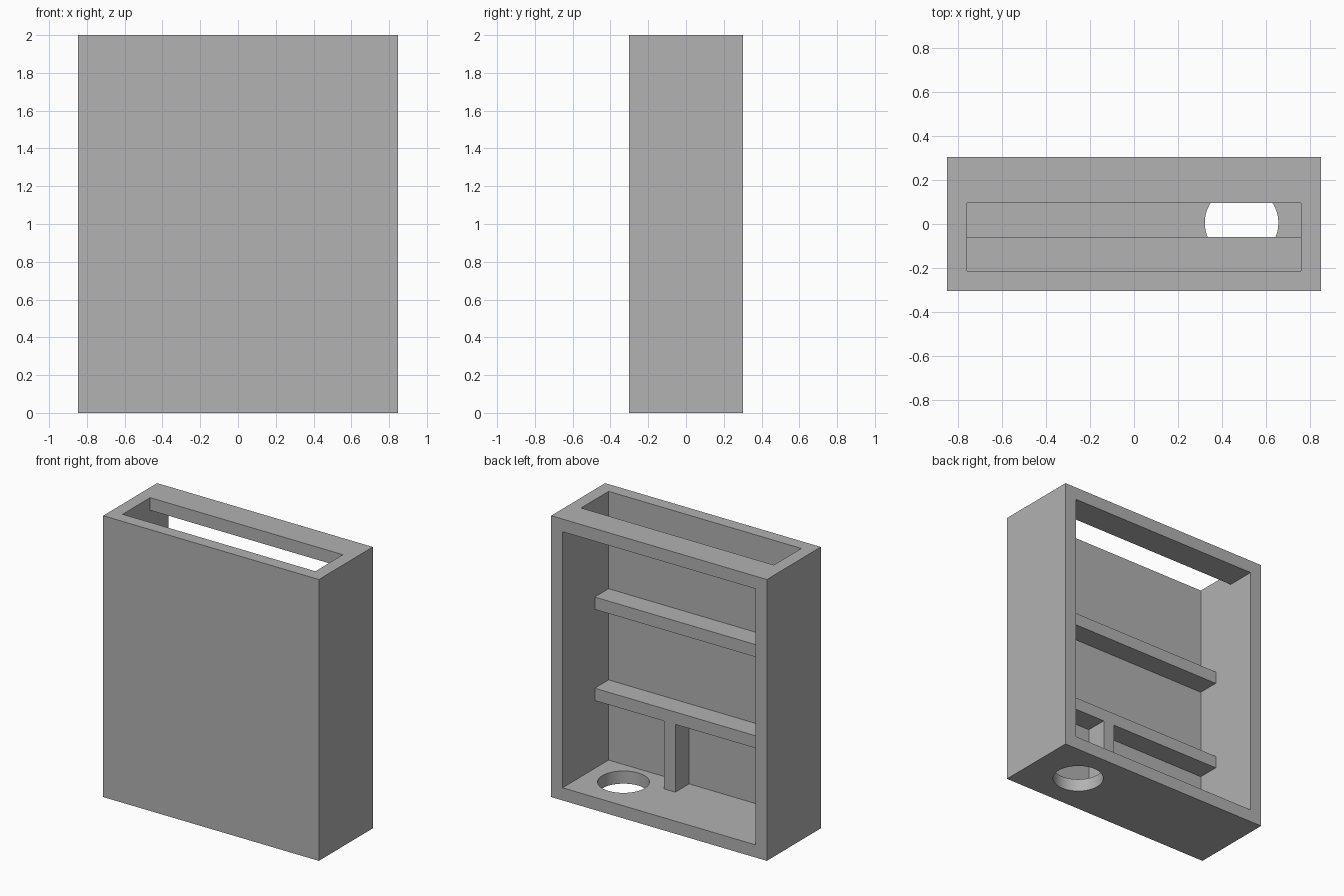
import bpy, bmesh
from mathutils import Vector

if "Cube" in bpy.data.objects:
    bpy.data.objects.remove(bpy.data.objects["Cube"], do_unlink=True)

# Overall half sizes, height and board thickness
HX, HY, H, T = 0.848, 0.303, 2.0, 0.09
IX = HX - T            # inner side wall
FRONT = -HY + T        # inner face of the front panel
SHELF_EDGE = -0.058    # free edge of the shelves

grey = bpy.data.materials.new("plain_grey")
grey.use_nodes = True
colour = (0.445, 0.445, 0.445, 1)
grey.diffuse_color = colour
grey.node_tree.nodes["Principled BSDF"].inputs["Base Color"].default_value = colour


def prism(name, points, extrude):
    """Closed solid made by sweeping a flat outline along a vector."""
    bm = bmesh.new()
    face = bm.faces.new([bm.verts.new(p) for p in points])
    swept = bmesh.ops.extrude_face_region(bm, geom=[face], use_keep_orig=True)
    moved = [g for g in swept["geom"] if isinstance(g, bmesh.types.BMVert)]
    bmesh.ops.translate(bm, verts=moved, vec=Vector(extrude))
    bmesh.ops.recalc_face_normals(bm, faces=bm.faces)
    mesh = bpy.data.meshes.new(name)
    bm.to_mesh(mesh)
    bm.free()
    mesh.materials.append(grey)
    obj = bpy.data.objects.new(name, mesh)
    bpy.context.collection.objects.link(obj)
    return obj


def cut(target, cutter):
    """Subtract the cutter from the target, then discard it."""
    cutter.hide_render = True
    mod = target.modifiers.new("cut", "BOOLEAN")
    mod.operation, mod.solver, mod.object = "DIFFERENCE", "EXACT", cutter
    bpy.context.view_layer.objects.active = target
    bpy.ops.object.modifier_apply(modifier=mod.name)
    bpy.data.objects.remove(cutter, do_unlink=True)


# Cabinet shell, open at the back and slotted through the top
cabinet = prism("cabinet_shell",
                [(-HX, -HY, 0), (HX, -HY, 0), (HX, HY, 0), (-HX, HY, 0)], (0, 0, H))
slot_back = 0.096
outline = [(FRONT, T), (1, T), (1, H - T), (slot_back, H - T),
           (slot_back, H + 1), (FRONT, H + 1)]
cut(cabinet, prism("interior_cutter", [(-IX, y, z) for y, z in outline], (2 * IX, 0, 0)))

# Round hole through the floor
bpy.ops.mesh.primitive_cylinder_add(vertices=64, radius=0.167, depth=0.5,
                                    location=(0.488, 0.005, 0))
hole = bpy.context.object
hole.data.materials.append(grey)
cut(cabinet, hole)

# Smooth hole wall, sharp board edges
bpy.ops.object.select_all(action="DESELECT")
cabinet.select_set(True)
bpy.context.view_layer.objects.active = cabinet
bpy.ops.object.shade_smooth_by_angle()

# Upper shelf, and lower shelf with its supporting post as one T shape
depth = (0, SHELF_EDGE - FRONT, 0)
z0, z1 = 1.22, 1.308
upper = [(-IX, z0), (IX, z0), (IX, z1), (-IX, z1)]
z0, z1 = 0.572, 0.66
p0, p1 = 0.125, 0.213
lower = [(-IX, z0), (p0, z0), (p0, T), (p1, T), (p1, z0), (IX, z0), (IX, z1), (-IX, z1)]
for name, shape in (("upper_shelf", upper), ("lower_shelf_with_post", lower)):
    prism(name, [(x, FRONT, z) for x, z in shape], depth)
